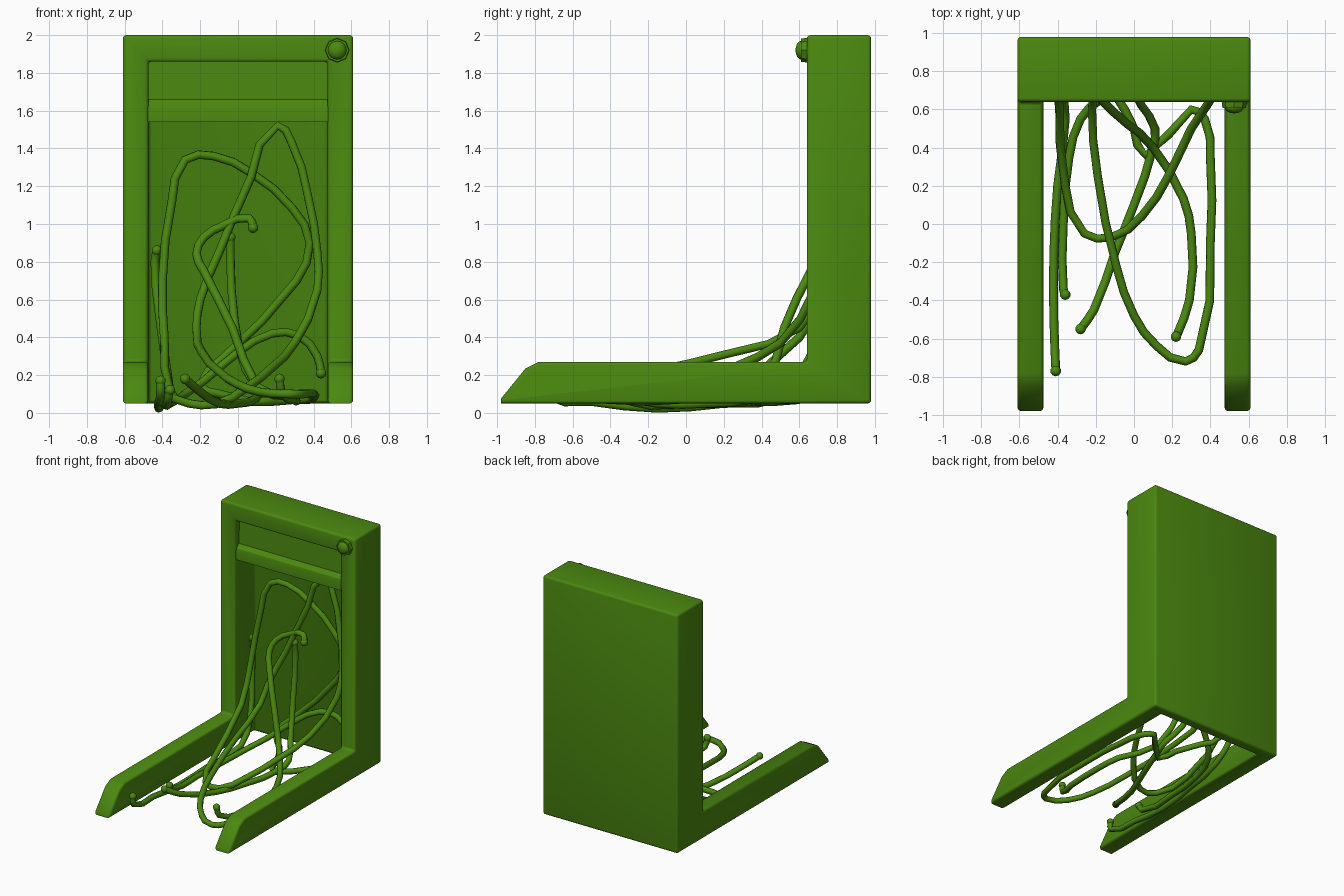
import bpy
import bmesh
import math
from mathutils import Matrix, Vector

if "Cube" in bpy.data.objects:
    bpy.data.objects.remove(bpy.data.objects["Cube"], do_unlink=True)

GREEN = (0.07, 0.25, 0.005, 1)
green = bpy.data.materials.new("leaf_green")
green.use_nodes = True
green.diffuse_color = GREEN
shader = next(n for n in green.node_tree.nodes if n.type == 'BSDF_PRINCIPLED')
shader.inputs["Base Color"].default_value = GREEN


def add_object(name, bm):
    """Turn a bmesh into a green, named object."""
    bmesh.ops.recalc_face_normals(bm, faces=bm.faces)
    mesh = bpy.data.meshes.new(name)
    bm.to_mesh(mesh)
    bm.free()
    mesh.materials.append(green)
    obj = bpy.data.objects.new(name, mesh)
    bpy.context.collection.objects.link(obj)
    return obj


def prism(profile, half_width):
    """Extrude a (y, z) outline across x."""
    bm = bmesh.new()
    face = bm.faces.new([bm.verts.new((-half_width, y, z)) for y, z in profile])
    side = bmesh.ops.extrude_face_region(bm, geom=[face])["geom"]
    moved = [v for v in side if isinstance(v, bmesh.types.BMVert)]
    bmesh.ops.translate(bm, verts=moved, vec=(2 * half_width, 0, 0))
    return bm


def smooth(obj, degrees=40):
    bpy.ops.object.select_all(action='DESELECT')
    obj.select_set(True)
    bpy.context.view_layer.objects.active = obj
    bpy.ops.object.shade_smooth_by_angle(angle=math.radians(degrees))


# Housing with two forward legs: L-shaped block, hollowed from front and below
BACK, FRONT, BASE = 0.98, 0.64, 0.05
block = add_object("housing_block", prism(
    [(BACK, BASE), (BACK, 2), (FRONT, 2), (FRONT, 0.27),
     (-0.78, 0.27), (-0.85, 0.235), (-0.98, 0.075), (-0.98, BASE)], 0.61))
cutter = add_object("hollow_cutter", prism(
    [(0.89, -1), (0.89, 1.86), (-2, 1.86), (-2, -1)], 0.475))
cutter.hide_render = True
cut = block.modifiers.new("hollow", 'BOOLEAN')
cut.operation = 'DIFFERENCE'
cut.solver = 'EXACT'
cut.object = cutter
bpy.context.view_layer.update()

bm = bmesh.new()
bm.from_object(block, bpy.context.evaluated_depsgraph_get())
bmesh.ops.dissolve_limit(bm, angle_limit=0.02, verts=bm.verts, edges=bm.edges)


def is_rounded(edge):
    """Round every sharp edge except the crosswise ones at the leg tips."""
    a, b = (v.co for v in edge.verts)
    crosswise = abs((a - b).normalized().x) > 0.9
    at_tip = max(a.y, b.y) < -0.7
    return edge.calc_face_angle(0) > 0.4 and not (crosswise and at_tip)


bmesh.ops.bevel(bm, geom=[e for e in bm.edges if is_rounded(e)], offset=0.035,
                segments=3, profile=0.5, affect='EDGES', clamp_overlap=True)
for helper in (block, cutter):
    bpy.data.objects.remove(helper, do_unlink=True)
smooth(add_object("housing", bm))

# Roller cover with a projecting lower lip
cover = prism([(0.9, 1.88), (0.70, 1.88), (0.69, 1.66), (0.66, 1.63),
               (0.655, 1.61), (0.655, 1.54), (0.9, 1.54)], 0.478)
smooth(add_object("roller_cover", cover), 30)

# Knob: octagonal plate with a domed button
facing = Matrix.Rotation(math.pi / 2, 4, 'X')
bm = bmesh.new()
bmesh.ops.create_cone(bm, cap_ends=True, segments=8, radius1=0.066, radius2=0.062,
                      depth=0.05,
                      matrix=Matrix.Translation((0.525, 0.633, 1.92)) @ facing)
add_object("knob_plate", bm)
bm = bmesh.new()
bmesh.ops.create_uvsphere(bm, u_segments=16, v_segments=8, radius=0.05,
                          matrix=Matrix.Translation((0.525, 0.612, 1.92))
                          @ facing @ Matrix.Diagonal((1, 1, 0.65, 1)))
smooth(add_object("knob_dome", bm), 60)


# Loose vines: tubes through a few points, given in hundredths
def vine(name, points, closed=False):
    path = [Vector(p) / 100 for p in points]
    curve = bpy.data.curves.new(name, 'CURVE')
    curve.dimensions = '3D'
    curve.bevel_depth = 0.023
    curve.bevel_resolution = 2
    curve.resolution_u = 2
    curve.use_fill_caps = True
    spline = curve.splines.new('BEZIER')
    spline.bezier_points.add(len(path) - 1)
    spline.use_cyclic_u = closed
    for knot, co in zip(spline.bezier_points, path):
        knot.co = co
        knot.handle_left_type = knot.handle_right_type = 'AUTO'
    curve.materials.append(green)
    obj = bpy.data.objects.new(name, curve)
    bpy.context.collection.objects.link(obj)
    if closed:
        return
    # Small rounded tip at each free end
    bm = bmesh.new()
    for end in (path[0], path[-1]):
        bmesh.ops.create_icosphere(bm, subdivisions=2, radius=0.028,
                                   matrix=Matrix.Translation(end))
    smooth(add_object(name + "_tips", bm), 60)


vine("side_vine", [
    (-41, -77, 17), (-41, -76, 10), (-42, -50, 6), (-42, -15, 2.4), (-40, 20, 5),
    (-36, 55, 9), (-38, 70, 25), (-42, 78, 55), (-44, 82, 80), (-43, 80, 86)])
vine("hooked_vine", [
    (22, -59, 18), (23, -57, 11), (29, -40, 7), (30, -5, 7), (26, 13, 9),
    (10, 40, 14), (-3, 52, 45), (-18, 66, 75), (-22, 72, 84), (-18, 76, 93),
    (-8, 78, 99), (6, 76, 103), (8, 74, 98)])
vine("middle_vine", [
    (-28, -55, 18), (-21, -45, 12), (-10, -15, 5), (0, 10, 5), (10, 40, 8),
    (11, 50, 12), (4, 62, 23), (-2, 74, 50), (-4, 80, 82), (-4, 79, 93)])
vine("arched_vine", [
    (-36, -37, 12), (-37, -34, 7), (-37, 0, 5), (-34, 35, 6), (-28, 55, 10),
    (-18, 65, 17), (0, 74, 32), (18, 80, 42), (32, 82, 41), (42, 82, 30),
    (44, 81, 21)])
vine("looping_vine", [
    (21, 82, 152), (7, 80, 125), (-10, 76, 85), (-20, 68, 60), (-22, 60, 45),
    (-19, 25, 32), (-9, -23, 21), (0, -48, 15), (12, -64, 11), (27, -72, 10),
    (34, -66, 10), (40, -10, 10), (40, 35, 8), (37, 55, 7), (30, 60, 7),
    (6, 36, 6), (0, 50, 8), (-10, 68, 10), (-20, 78, 15), (-8, 82, 29),
    (31, 83, 70), (38, 83, 90), (29, 83, 108), (7, 83, 127), (-13, 83, 136),
    (-28, 82, 134), (-35, 80, 112), (-40, 74, 70), (-39, 60, 40),
    (-36, 20, 12), (-26, -5, 5), (-12, -7, 4.5), (4, 4, 13), (18, 25, 24),
    (30, 50, 37), (42, 68, 65), (42, 74, 85), (37, 78, 115), (28, 81, 144)],
    closed=True)
